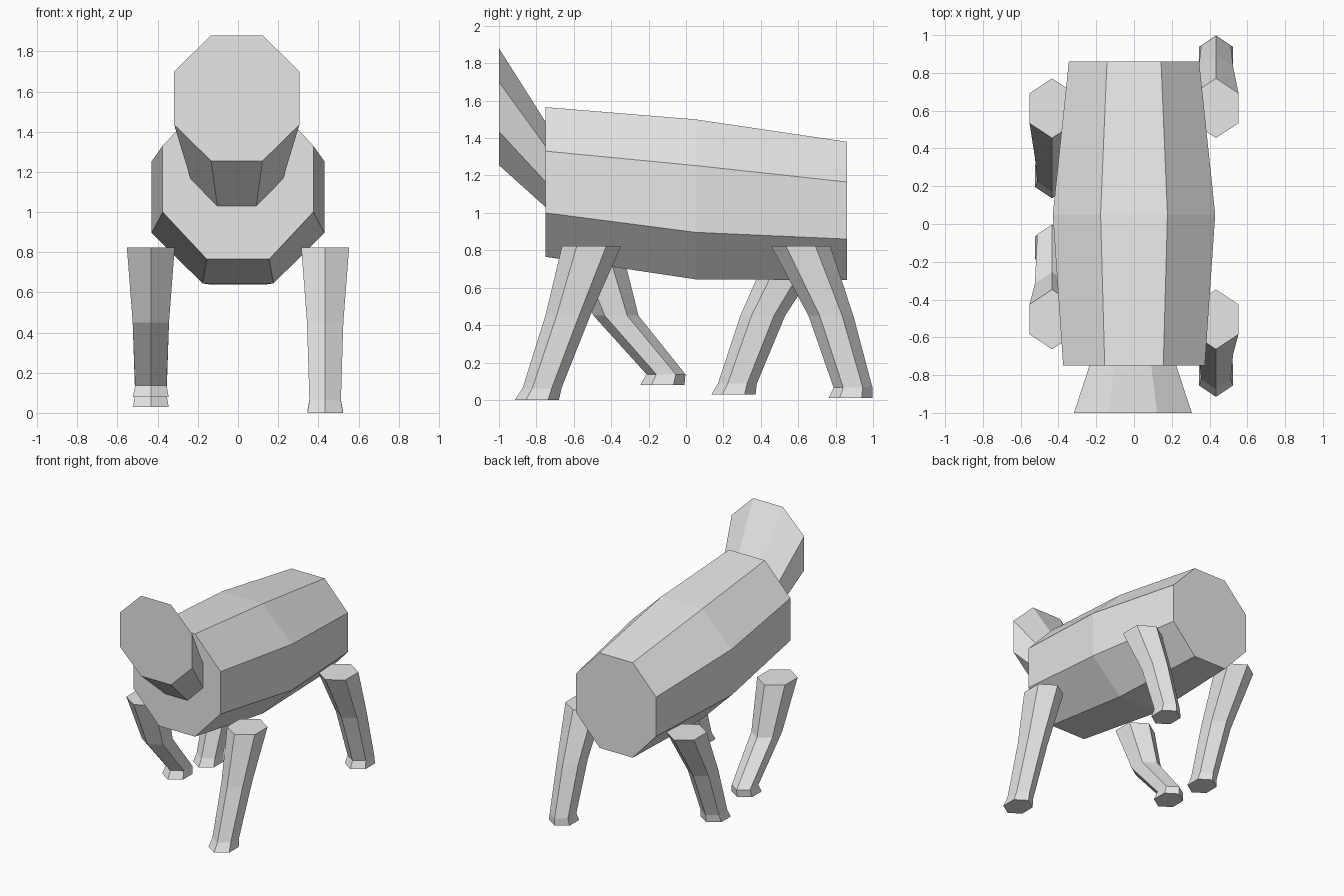
import bpy
import bmesh
from math import cos, sin, radians

cube = bpy.data.objects.get("Cube")
if cube:
    bpy.data.objects.remove(cube, do_unlink=True)

grey = bpy.data.materials.new("plain_grey")
grey.use_nodes = True
grey.diffuse_color = (0.8, 0.8, 0.8, 1)
grey.node_tree.nodes["Principled BSDF"].inputs["Base Color"].default_value = grey.diffuse_color


def loft(name, rings):
    """Join matching rings of points with quads and cap both ends."""
    bm = bmesh.new()
    loops = [[bm.verts.new(p) for p in ring] for ring in rings]
    n = len(loops[0])
    for a, b in zip(loops, loops[1:]):
        for i in range(n):
            j = (i + 1) % n
            bm.faces.new((a[i], a[j], b[j], b[i]))
    bm.faces.new(loops[0])
    bm.faces.new(loops[-1])
    bmesh.ops.recalc_face_normals(bm, faces=bm.faces)
    mesh = bpy.data.meshes.new(name)
    bm.to_mesh(mesh)
    bm.free()
    mesh.materials.append(grey)
    obj = bpy.data.objects.new(name, mesh)
    bpy.context.collection.objects.link(obj)
    return obj


def octagon(y, side, flat, top, upper, lower, bottom):
    """Upright eight-sided ring, mirrored left to right."""
    half = [(flat, top), (side, upper), (side, lower), (flat, bottom)]
    points = half + [(-x, z) for x, z in reversed(half)]
    return [(x, y, z) for x, z in points]


def hexagon(x, y, z, r):
    """Level six-sided ring, pointed to the front and back."""
    angles = [radians(60 * i) for i in range(6)]
    return [(x + 0.87 * r * sin(a), y + r * cos(a), z) for a in angles]


# Barrel-shaped body
loft("body", [
    octagon(-0.75, 0.375, 0.155, 1.565, 1.33, 1.0, 0.765),
    octagon(0.05, 0.43, 0.177, 1.50, 1.253, 0.896, 0.645),
    octagon(0.86, 0.345, 0.143, 1.38, 1.165, 0.86, 0.64),
])

# Flaring neck and head
head = loft("head", [
    octagon(-0.75, 0.23, 0.097, 1.485, 1.355, 1.165, 1.03),
    octagon(-1.0, 0.312, 0.128, 1.88, 1.70, 1.435, 1.255),
])
head.location.x = -0.006

# Legs: side, hip y, knee y, ankle y and z, foot y and z
legs = {
    "front_left_leg": (1, -0.505, -0.632, -0.77, 0.062, -0.797, 0.0),
    "front_right_leg": (-1, -0.505, -0.374, -0.107, 0.137, -0.126, 0.08),
    "back_left_leg": (1, 0.613, 0.775, 0.893, 0.066, 0.88, 0.01),
    "back_right_leg": (-1, 0.613, 0.41, 0.275, 0.088, 0.254, 0.03),
}
for name, (side, hip, knee, ankle, ankle_z, foot, foot_z) in legs.items():
    x = 0.434 * side
    loft(name, [
        hexagon(x, hip, 0.823, 0.158),
        hexagon(x, knee, 0.45, 0.12),
        hexagon(x, ankle, ankle_z, 0.104),
        hexagon(x, foot, foot_z, 0.118),
    ])
